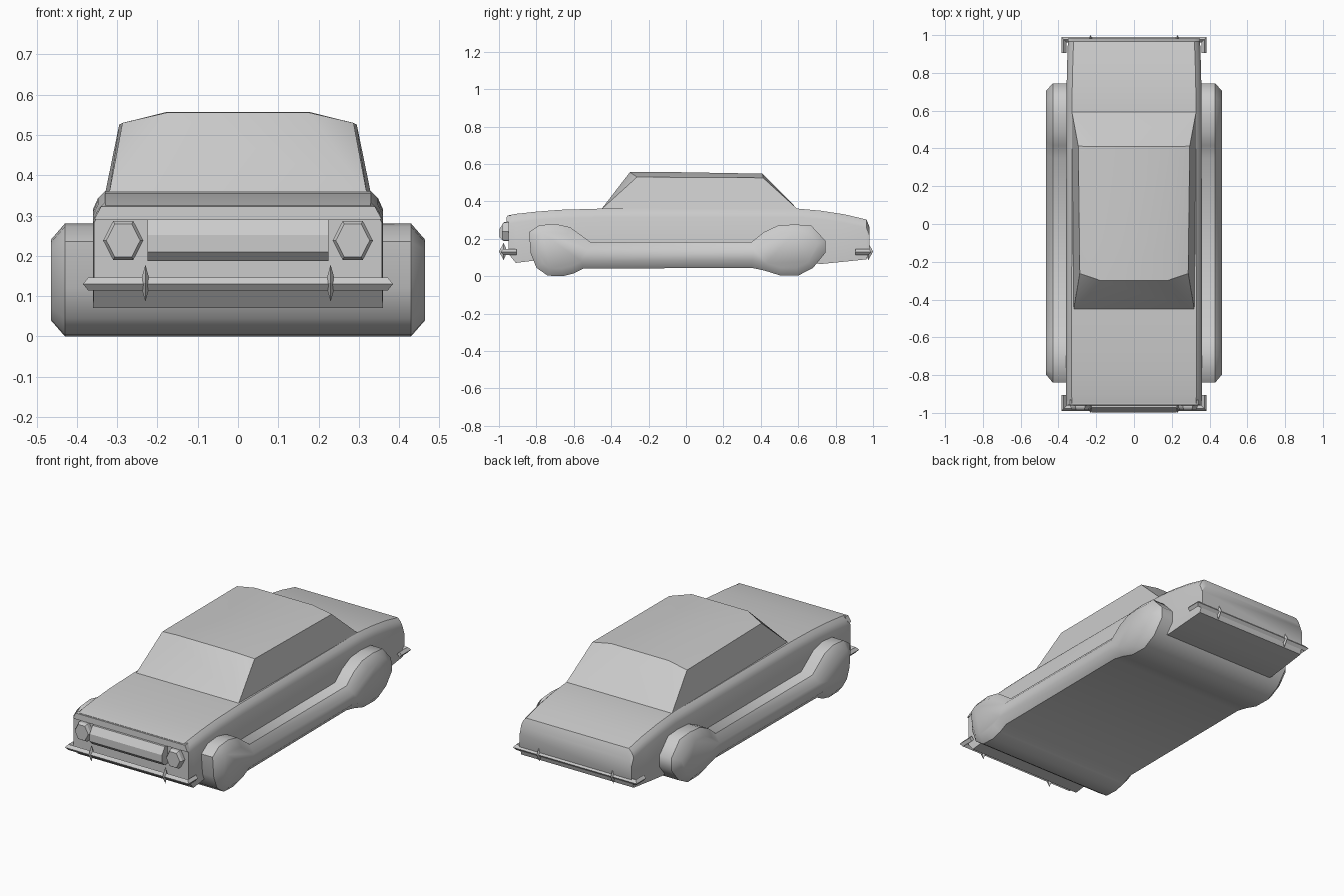
import bpy, bmesh, math
from mathutils import Vector

if "Cube" in bpy.data.objects:
    bpy.data.objects.remove(bpy.data.objects["Cube"])


def finish(name, bm, smooth=None):
    """Turn a bmesh into an object, optionally smooth shaded below an angle."""
    bmesh.ops.recalc_face_normals(bm, faces=bm.faces[:])
    me = bpy.data.meshes.new(name)
    bm.to_mesh(me)
    bm.free()
    ob = bpy.data.objects.new(name, me)
    bpy.context.collection.objects.link(ob)
    if smooth:
        bpy.ops.object.select_all(action='DESELECT')
        ob.select_set(True)
        bpy.context.view_layer.objects.active = ob
        bpy.ops.object.shade_smooth_by_angle(angle=math.radians(smooth))
    return ob


def loft(name, rings, smooth=None):
    """Skin closed rings of equal length and cap both ends."""
    bm = bmesh.new()
    vs = [[bm.verts.new(p) for p in r] for r in rings]
    n = len(vs[0])
    for a, b in zip(vs, vs[1:]):
        for i in range(n):
            j = (i + 1) % n
            bm.faces.new((a[i], a[j], b[j], b[i]))
    bm.faces.new(vs[0])
    bm.faces.new(vs[-1])
    return finish(name, bm, smooth)


def hull(name, points, smooth=None):
    bm = bmesh.new()
    for p in points:
        bm.verts.new(p)
    bmesh.ops.convex_hull(bm, input=bm.verts[:])
    bmesh.ops.dissolve_limit(bm, angle_limit=0.01, verts=bm.verts[:], edges=bm.edges[:])
    return finish(name, bm, smooth)


def mirrored(points):
    return [(s * x, y, z) for x, y, z in points for s in (1, -1)]


# Lower body: stations (y, bottom, top, half width)
def body_ring(y, zb, zt, w):
    half = [(w, zb), (w, zt - .045), (w - .012, zt - .018), (w - .03, zt)]
    return [(x, y, z) for x, z in half] + [(-x, y, z) for x, z in reversed(half)]


stations = [(-.95, .12, .325, .358), (-.91, .071, .333, .36), (-.8, .085, .345, .36),
            (-.67, .09, .355, .36), (-.46, .09, .361, .36), (.6, .08, .361, .358),
            (.72, .065, .35, .357), (.85, .078, .33, .354), (.965, .09, .303, .35),
            (.982, .14, .26, .348)]
loft("body", [body_ring(*s) for s in stations], 35)

# Cabin with chamfered roof
hull("cabin", mirrored([
    (.32, -.455, .355), (.33, .6, .355),
    (.287, -.262, .53), (.295, .412, .526),
    (.175, -.3, .556), (.18, .41, .548), (.178, -.1, .557)]), 30)

# Wheels and floor as one slab running across the car
profile = [(-.84, .235), (-.785, .272), (-.7, .28), (-.62, .262), (-.51, .182),
           (.35, .182), (.415, .235), (.49, .27), (.58, .277), (.67, .27), (.745, .19),
           (.745, .125), (.68, .045), (.6, .003), (.5, .005), (.42, .03), (.35, .045),
           (-.55, .04), (-.6, .015), (-.66, 0), (-.74, .003), (-.8, .045), (-.83, .12)]


def inset(points, d):
    """Shrink an outline (clockwise) by moving each corner along its mitre."""
    out = []
    for i, p in enumerate(points):
        p = Vector(p)
        a = (p - Vector(points[i - 1])).normalized()
        b = (Vector(points[(i + 1) % len(points)]) - p).normalized()
        na, nb = Vector((a.y, -a.x)), Vector((b.y, -b.x))
        m = (na + nb).normalized()
        out.append(p + m * d / max(m.dot(na), .7))
    return out


slab = []
for x, d in ((-.465, .04), (-.43, 0), (.43, 0), (.465, .04)):
    slab.append([(x, q[0], q[1]) for q in inset(profile, d)])
loft("wheels_and_floor", slab, 48)

# Grille: wedge bar across the nose
bar = [(-.94, .29), (-.972, .29), (-.998, .252), (-.998, .21), (-.975, .187), (-.94, .187)]
loft("grille", [[(x, y, z) for y, z in bar] for x in (-.225, .225)])

# Brow above the grille
hull("hood_lip", mirrored([(.357, -.96, .29), (.357, -.94, .29),
                           (.34, -.958, .323), (.34, -.93, .324)]))

# Headlights: hexagonal drums
for side, s in (("left", -1), ("right", 1)):
    rings = []
    for y, r in ((-.94, .05), (-.972, .05), (-.985, .042)):
        rings.append([(s * .285 + r * math.sin(math.radians(60 * k + 30)) * 1.0, y,
                       .238 + r * math.cos(math.radians(60 * k + 30)) * 1.12)
                      for k in range(6)])
    loft("headlight_" + side, rings)

# Bumpers: diamond section bars that wrap the corners, with diamond guards
for end, s, ym in (("front", -1, .99), ("rear", 1, .99)):
    rings = []
    for sx, tip in ((-1, 1), (-1, 0), (1, 0), (1, 1)):
        def at(off, z):
            y = .905 if tip else ym - off
            return (sx * (.385 - off), s * y, z)
        rings.append([at(0, .13), at(.013, .146), at(.028, .13), at(.013, .114)])
    loft(end + "_bumper", rings)
    for gx in (-.23, .23):
        hull(end + "_bumper_guard", [
            (gx, s * .975, .178), (gx, s * .975, .086), (gx - .013, s * .975, .132),
            (gx + .013, s * .975, .132), (gx, s * 1.0, .132), (gx, s * .955, .132)])
